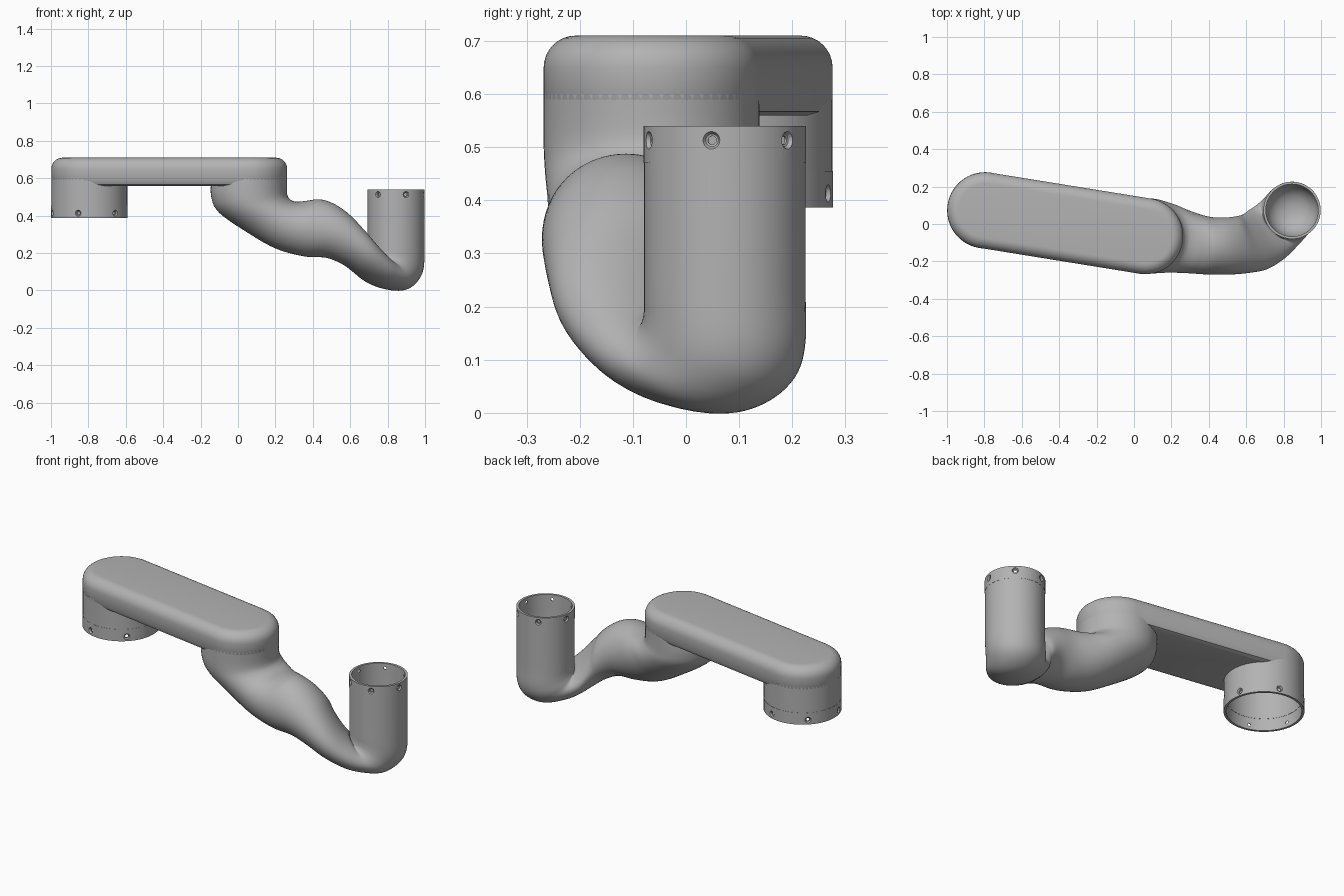
import bpy
import bmesh
from math import cos, sin, pi, radians
from mathutils import Vector

if "Cube" in bpy.data.objects:
    bpy.data.objects.remove(bpy.data.objects["Cube"])

grey = bpy.data.materials.new("satin_grey")
grey.use_nodes = True
COLOUR = (0.45, 0.45, 0.45, 1)
grey.diffuse_color = COLOUR
grey.node_tree.nodes["Principled BSDF"].inputs["Base Color"].default_value = COLOUR

SIDES = 64
LEFT_JOINT = Vector((-0.795, 0.073, 0))
MID_JOINT = Vector((0.06, -0.065, 0))
TUBE = Vector((0.845, 0.073, 0))
BIG, SMALL = 0.203, 0.152


def ring(centre, wide, high, n=SIDES):
    """Ellipse spanned by two half axes."""
    return [centre + wide * cos(2 * pi * i / n) + high * sin(2 * pi * i / n)
            for i in range(n)]


def circle(centre, radius, z):
    return ring(Vector((centre.x, centre.y, z)), Vector((radius, 0, 0)), Vector((0, radius, 0)))


def stadium(radius, z):
    """Long outline wrapping both joint centres."""
    along = (MID_JOINT - LEFT_JOINT).normalized()
    across = Vector((-along.y, along.x, 0))
    points = []
    for centre, sign in ((MID_JOINT, 1), (LEFT_JOINT, -1)):
        for i in range(33):
            a = -pi / 2 + pi * i / 32
            points.append(centre + sign * radius * (along * cos(a) + across * sin(a))
                          + Vector((0, 0, z)))
    return points


def loft(name, rings, loop=False):
    """Skin rings into a solid; loop joins the last ring to the first."""
    bm = bmesh.new()
    rows = [[bm.verts.new(p) for p in r] for r in rings]
    pairs = list(zip(rows, rows[1:]))
    if loop:
        pairs.append((rows[-1], rows[0]))
    else:
        bm.faces.new(rows[0])
        bm.faces.new(rows[-1])
    for low, top in pairs:
        n = len(low)
        for i in range(n):
            j = (i + 1) % n
            bm.faces.new((low[i], low[j], top[j], top[i]))
    bmesh.ops.recalc_face_normals(bm, faces=bm.faces)
    mesh = bpy.data.meshes.new(name)
    bm.to_mesh(mesh)
    bm.free()
    mesh.materials.append(grey)
    obj = bpy.data.objects.new(name, mesh)
    bpy.context.collection.objects.link(obj)
    return obj


def carve(obj, cutter):
    """Subtract a cutter, keep the result and drop the cutter."""
    cutter.hide_render = True
    mod = obj.modifiers.new("carve", "BOOLEAN")
    mod.operation = "DIFFERENCE"
    mod.object = cutter
    bpy.context.view_layer.update()
    depsgraph = bpy.context.evaluated_depsgraph_get()
    result = bpy.data.meshes.new_from_object(obj.evaluated_get(depsgraph))
    obj.modifiers.clear()
    obj.data = result
    bpy.data.objects.remove(cutter)


def smooth(obj):
    bpy.ops.object.select_all(action="DESELECT")
    obj.select_set(True)
    bpy.context.view_layer.objects.active = obj
    bpy.ops.object.shade_smooth_by_angle(angle=radians(35))


def wall(name, centre, outer, inner, low, top):
    return loft(name, [circle(centre, outer, low), circle(centre, outer, top),
                       circle(centre, inner, top), circle(centre, inner, low)], loop=True)


def collar(name, centre, outer, inner, low, top, hole_z, first_angle):
    """Thin ring with six countersunk screw holes."""
    obj = wall(name, centre, outer, inner, low, top)
    for k in range(6):
        a = radians(first_angle + 60 * k)
        out = Vector((cos(a), sin(a), 0))
        side = Vector((-sin(a), cos(a), 0))
        base = centre + Vector((0, 0, hole_z))
        steps = ((inner - 0.02, 0.008), (outer - 0.009, 0.008),
                 (outer - 0.008, 0.012), (outer + 0.004, 0.019))
        cutter = loft("hole_cutter", [ring(base + out * d, side * r, Vector((0, 0, r)), 20)
                                      for d, r in steps])
        carve(obj, cutter)
    smooth(obj)


# Upper bar with rounded top edge and softened underside
profile = [(BIG - 0.03, 0.56), (BIG - 0.012, 0.567), (BIG, 0.59), (BIG, 0.65)]
for i in range(1, 9):
    a = pi / 2 * i / 8
    profile.append((BIG - 0.06 + 0.06 * cos(a), 0.65 + 0.06 * sin(a)))
bar = loft("upper_bar", [stadium(r, z) for r, z in profile])
carve(bar, loft("socket_cutter", [circle(LEFT_JOINT, 0.19, 0.5), circle(LEFT_JOINT, 0.19, 0.64),
                                  circle(LEFT_JOINT, 0.15, 0.68)]))
smooth(bar)

# Hollow socket under the left end
smooth(wall("left_socket", LEFT_JOINT, BIG, 0.19, 0.455, 0.6))
collar("left_collar", LEFT_JOINT, BIG + 0.001, 0.191, 0.387, 0.455, 0.413, -107)

# Swept arm: bottom point, top point, half width and yaw of each section
sections = [
    (-.143, -.065, .6, .263, -.065, .6, .203, 0),
    (-.143, -.065, .5, .263, -.065, .515, .203, 0),
    (-.1, -.065, .415, .285, -.065, .483, .2, 0),
    (.05, -.075, .31, .32, -.075, .475, .185, 0),
    (.2, -.095, .225, .37, -.095, .48, .168, 0),
    (.35, -.115, .183, .44, -.115, .487, .155, 0),
    (.47, -.118, .175, .52, -.118, .46, .153, 5),
    (.56, -.11, .14, .6, -.11, .4, .155, 12),
    (.64, -.1, .09, .655, -.09, .325, .16, 25),
    (.72, -.06, .04, .7, -.05, .245, .16, 36),
    (.79, 0, .01, .725, -.03, .205, .155, 41),
    (.87, .08, 0, .73, -.027, .19, .152, 41),
    (.925, .145, .04, .73, -.027, .195, .152, 41),
    (.955, .172, .11, .73, -.027, .21, .152, 41),
    (.96, .173, .24, .73, -.027, .24, .152, 41),
    (.96, .173, .47, .73, -.027, .47, .152, 41),
]


def blend(p, q, r, s, t):
    """Smooth curve through q and r."""
    return [b + 0.5 * t * (c - a + t * (2 * a - 5 * b + 4 * c - d + t * (3 * (b - c) + d - a)))
            for a, b, c, d in zip(p, q, r, s)]


def section_ring(v):
    bottom, top = Vector(v[:3]), Vector(v[3:6])
    yaw = radians(v[7])
    return ring((bottom + top) / 2, Vector((sin(yaw), -cos(yaw), 0)) * v[6], (top - bottom) / 2)


STEPS = 6
padded = [sections[0]] + sections + [sections[-1]]
rings = []
for i in range(len(sections) - 1):
    rings += [section_ring(blend(*padded[i:i + 4], k / STEPS)) for k in range(STEPS)]
rings.append(section_ring(sections[-1]))

# Bore of the upright tube, ending in a bowl
yaw = radians(41)
wide = Vector((sin(yaw), -cos(yaw), 0)) * SMALL
high = Vector((-cos(yaw), -sin(yaw), 0)) * SMALL
for k, z in ((.92, .47), (.92, .23), (.88, .19), (.76, .15), (.55, .12), (.3, .105), (.1, .1)):
    rings.append(ring(TUBE + Vector((0, 0, z)), wide * k, high * k))
smooth(loft("swept_arm", rings))

# Collar at the mouth of the upright tube
collar("right_collar", TUBE, SMALL + 0.001, SMALL * 0.92, 0.47, 0.54, 0.513, -9.5)
